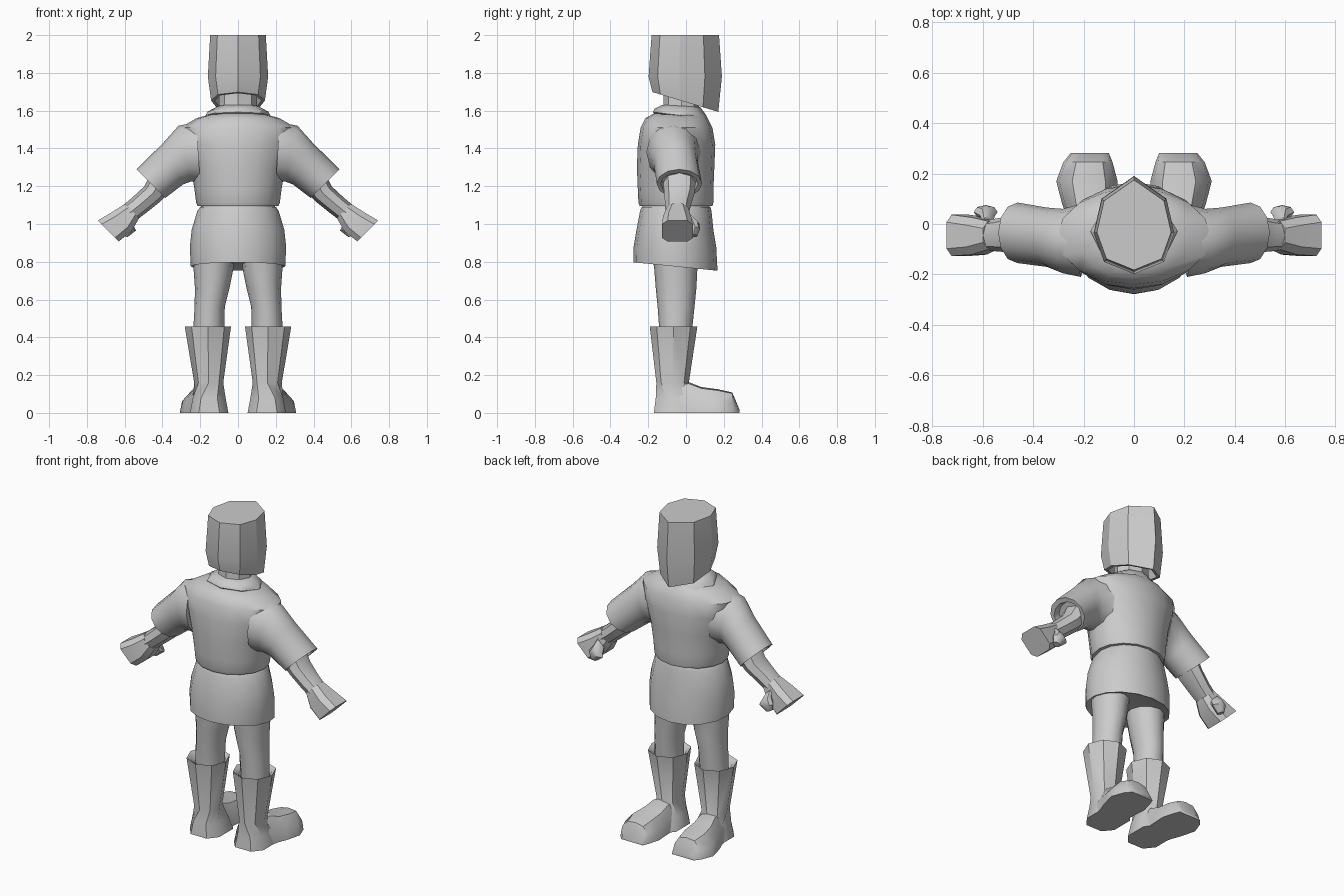
import bpy, bmesh, math
from mathutils import Vector


def spow(v, p):
    return math.copysign(abs(v) ** p, v)


def oval(a, b, y0, y1, n=12, tilt=0.0, p=1.0):
    """Ring whose x/z diameter runs from a to b, and which spans y0..y1."""
    pts = []
    for i in range(n):
        t = 2 * math.pi * i / n
        if p < 1 and n == 8:
            t += math.pi / 8
        c, s = spow(math.cos(t), p), spow(math.sin(t), p)
        dy = s * (y1 - y0) / 2
        pts.append(Vector(((a[0] + b[0]) / 2 + c * (a[0] - b[0]) / 2,
                           (y0 + y1) / 2 + dy,
                           (a[1] + b[1]) / 2 + c * (a[1] - b[1]) / 2 + tilt * dy)))
    return pts


def flat(z, x0, x1, y0, y1, n=12, tilt=0.0, p=1.0):
    return oval((x1, z), (x0, z), y0, y1, n, tilt, p)


def loft(name, rings, mirror=False, angle=40):
    bm = bmesh.new()
    vs = [[bm.verts.new(q) for q in r] for r in rings]
    n = len(vs[0])
    for r, s in zip(vs, vs[1:]):
        for i in range(n):
            bm.faces.new((r[i], r[(i + 1) % n], s[(i + 1) % n], s[i]))
    bm.faces.new(vs[0])
    bm.faces.new(vs[-1])
    bmesh.ops.recalc_face_normals(bm, faces=bm.faces)
    me = bpy.data.meshes.new(name)
    bm.to_mesh(me)
    bm.free()
    ob = bpy.data.objects.new(name, me)
    bpy.context.collection.objects.link(ob)
    bpy.ops.object.select_all(action='DESELECT')
    ob.select_set(True)
    bpy.context.view_layer.objects.active = ob
    bpy.ops.object.shade_smooth_by_angle(angle=math.radians(angle))
    if mirror:
        m = ob.modifiers.new("mirror", 'MIRROR')
        m.use_mirror_merge = False
    return ob


# helmet: eight-sided bucket with a pointed face and a sloping open rim
half = [(0, .19), (.125, .10), (.155, -.035), (.115, -.15), (0, -.198)]
outline = half + [(-x, y) for x, y in half[3:0:-1]]


def helm(sx, sy, z, slope=0.0):
    return [Vector((x * sx, y * sy, z - slope * y * sy)) for x, y in outline]


loft("helmet", [helm(.95, .92, 2.0), helm(1.03, 1.0, 1.78), helm(.92, .9, 1.645, .3),
                helm(.8, .8, 1.645, .3), helm(.78, .78, 1.74)], angle=30)

# neck and flared collar
loft("neck", [flat(1.53, -.12, .12, -.14, .09, 8), flat(1.62, -.10, .10, -.12, .07, 8),
              flat(1.75, -.10, .10, -.12, .07, 8)])
loft("collar", [flat(1.55, -.14, .14, -.15, .10, 8, -.12),
                flat(1.575, -.172, .172, -.175, .115, 8, -.12),
                flat(1.595, -.16, .16, -.165, .105, 8, -.12),
                flat(1.625, -.105, .105, -.125, .075, 8, -.06)])

# shirt body, ending in a tucked waist
body = [(1.585, .13, -.17, .09), (1.56, .22, -.215, .115), (1.51, .305, -.24, .14),
        (1.42, .29, -.255, .155), (1.30, .25, -.26, .15), (1.18, .23, -.255, .145),
        (1.115, .222, -.252, .145), (1.095, .215, -.245, .14), (1.095, .195, -.23, .125),
        (1.06, .195, -.23, .125)]
loft("shirt", [flat(z, -r, r, y0, y1, 16) for z, r, y0, y1 in body])

# skirt of the shirt
skirt = [(1.09, .20, -.235, .13), (1.07, .215, -.243, .135), (.97, .245, -.262, .145),
         (.88, .255, -.277, .16)]
loft("skirt", [flat(z, -r, r, y0, y1, 16) for z, r, y0, y1 in skirt]
     + [flat(.775, -.25, .25, -.278, .167, 16, -.1),
        flat(.79, -.20, .20, -.22, .12, 16, -.08)])

# sleeves with hollow cuffs
loft("sleeve", [oval((.22, 1.54), (.20, 1.22), -.21, .08),
                oval((.315, 1.52), (.25, 1.225), -.195, .06),
                oval((.40, 1.425), (.29, 1.21), -.17, .065),
                oval((.538, 1.29), (.385, 1.138), -.155, .085),
                oval((.515, 1.27), (.405, 1.158), -.135, .065),
                oval((.48, 1.29), (.375, 1.185), -.13, .06)], mirror=True)

# forearms
loft("forearm", [oval((.46, 1.27), (.36, 1.17), -.12, .05, 8),
                 oval((.495, 1.20), (.41, 1.12), -.115, .045, 8),
                 oval((.565, 1.135), (.485, 1.06), -.11, .025, 8),
                 oval((.62, 1.09), (.55, 1.01), -.105, .015, 8)], mirror=True)

# flat-ended mitten hands and their thumbs
loft("hand", [oval((.60, 1.11), (.52, 1.03), -.105, .015, 8, p=.8),
              oval((.67, 1.065), (.56, .96), -.125, .03, 8, p=.6),
              oval((.745, 1.02), (.63, .905), -.13, .04, 8, p=.5)], mirror=True)
loft("thumb", [oval((.60, 1.06), (.56, 1.02), -.02, .03, 8),
               oval((.61, 1.02), (.55, .985), .0, .07, 8),
               oval((.635, .985), (.54, .965), .02, .075, 8),
               oval((.625, .945), (.585, .93), .02, .06, 8)], mirror=True)

# legs
loft("leg", [flat(.85, .02, .235, -.18, .08), flat(.76, .025, .235, -.168, .06),
             flat(.66, .045, .228, -.16, .055), flat(.56, .07, .23, -.15, .045),
             flat(.42, .072, .238, -.14, .03)], mirror=True)

# boot shafts with open tops
loft("boot_shaft", [flat(.40, .075, .235, -.145, .025, 8), flat(.44, .06, .255, -.165, .04, 8),
                    flat(.457, .037, .282, -.192, .06, 8), flat(.16, .078, .232, -.157, .015, 8),
                    flat(.08, .06, .245, -.167, .06, 8, p=.8),
                    flat(0, .045, .26, -.177, .09, 8, p=.7)], mirror=True)


# boot feet, as cross-sections running heel to toe
def section(y, x0, x1, h):
    w = x1 - x0
    return [Vector((x0 + w * u, y, h * v)) for u, v in
            ((0, 0), (1, 0), (.95, .5), (.74, .95), (.45, 1), (.2, .9), (.05, .5))]


loft("boot_foot", [section(-.08, .07, .24, .15), section(.015, .075, .26, .163),
                   section(.08, .07, .285, .137), section(.17, .065, .308, .125),
                   section(.245, .085, .28, .108), section(.282, .10, .25, .02)], mirror=True)
